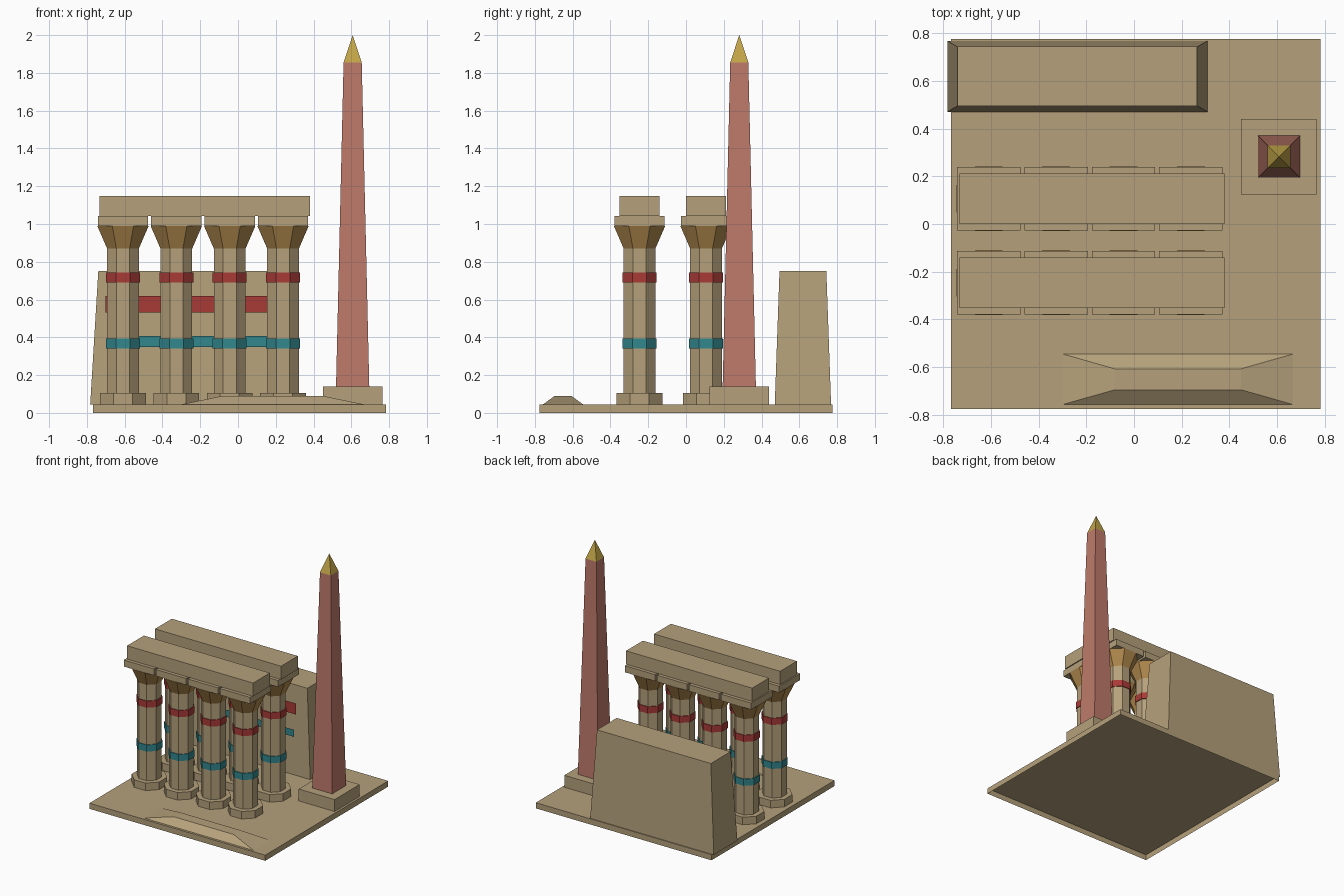
import bpy
import bmesh
from math import pi, cos
from mathutils import Matrix, Vector

cube = bpy.data.objects.get("Cube")
if cube:
    bpy.data.objects.remove(cube, do_unlink=True)


def linear(c):
    return c / 12.92 if c <= 0.04045 else ((c + 0.055) / 1.055) ** 2.4


def material(name, hex_code):
    rgb = [linear(int(hex_code[i:i + 2], 16) / 255) for i in (0, 2, 4)]
    mat = bpy.data.materials.new(name)
    mat.use_nodes = True
    bsdf = mat.node_tree.nodes["Principled BSDF"]
    bsdf.inputs["Base Color"].default_value = (*rgb, 1)
    bsdf.inputs["Roughness"].default_value = 0.9
    mat.diffuse_color = (*rgb, 1)
    return mat


STONE = material("sandstone", "B5A17B")
OCHRE = material("ochre", "B28A4E")
RED = material("painted red", "A93B37")
TEAL = material("painted teal", "32878D")
GRANITE = material("pink granite", "BE7A6A")
GOLD = material("gold", "C2A548")


def finish(name, bm, mat):
    mesh = bpy.data.meshes.new(name)
    bm.to_mesh(mesh)
    bm.free()
    mesh.materials.append(mat)
    obj = bpy.data.objects.new(name, mesh)
    bpy.context.collection.objects.link(obj)
    return obj


def block(name, mat, center, z0, z1, half, top=None, open_below=False):
    """Four-sided block whose top may be narrower than its foot."""
    top = top or half
    bm = bmesh.new()
    bmesh.ops.create_cube(bm, size=2)
    if open_below:
        under = [f for f in bm.faces if f.calc_center_median().z < -0.5]
        bmesh.ops.delete(bm, geom=under, context="FACES_ONLY")
    for v in bm.verts:
        hx, hy = top if v.co.z > 0 else half
        v.co = Vector((center[0] + v.co.x * hx, center[1] + v.co.y * hy,
                       z1 if v.co.z > 0 else z0))
    bmesh.ops.remove_doubles(bm, verts=bm.verts, dist=0.0001)
    return finish(name, bm, mat)


def octagon(name, mat, center, z0, z1, half, top=None):
    """Eight-sided drum, sized across its flats, with a flat to the front."""
    bm = bmesh.new()
    k = 1 / cos(pi / 8)
    place = (Matrix.Translation((*center, (z0 + z1) / 2))
             @ Matrix.Rotation(pi / 8, 4, "Z"))
    bmesh.ops.create_cone(bm, cap_ends=True, segments=8, radius1=half * k,
                          radius2=(top or half) * k, depth=z1 - z0, matrix=place)
    return finish(name, bm, mat)


def front_panel(name, mat, x, y, z0, z1, half):
    """Flat upright sheet facing the front."""
    bm = bmesh.new()
    corners = ((x - half, z0), (x + half, z0), (x + half, z1), (x - half, z1))
    bm.faces.new([bm.verts.new((px, y, pz)) for px, pz in corners])
    return finish(name, bm, mat)


# Hollow ground slab and low sand drift
FLOOR = 0.045
block("ground_slab", STONE, (0.0075, 0), 0, FLOOR, (0.775, 0.775), open_below=True)
block("sand_drift", STONE, (0.184, -0.651), FLOOR, 0.09,
      (0.483, 0.106), (0.265, 0.044), open_below=True)

# Sloping gate wall with two painted stripes
block("gate_wall", STONE, (-0.2375, 0.619), FLOOR, 0.752,
      (0.545, 0.149), (0.502, 0.124), open_below=True)
front_panel("wall_stripe_red", RED, -0.258, 0.466, 0.532, 0.62, 0.443)
front_panel("wall_stripe_teal", TEAL, -0.258, 0.466, 0.35, 0.406, 0.424)

# Two rows of four columns, each row carrying a lintel
for row, y in (("front", -0.246), ("rear", 0.106)):
    for i in range(4):
        spot = (-0.609 + 0.2825 * i, y)
        tag = f"{row}_column_{i + 1}"
        octagon(tag + "_foot", STONE, spot, FLOOR, 0.105, 0.121)
        octagon(tag + "_shaft", STONE, spot, 0.105, 0.87, 0.084)
        octagon(tag + "_teal_band", TEAL, spot, 0.34, 0.393, 0.09)
        octagon(tag + "_red_band", RED, spot, 0.69, 0.743, 0.09)
        octagon(tag + "_capital", OCHRE, spot, 0.87, 0.99, 0.084, 0.136)
        block(tag + "_abacus", STONE, spot, 0.99, 1.042, (0.133, 0.133))
    block(row + "_lintel", STONE, (-0.176, y), 1.042, 1.148, (0.556, 0.106))

# Obelisk on its pedestal
SPOT = (0.607, 0.282)
block("obelisk_pedestal", STONE, SPOT, FLOOR, 0.14, (0.158, 0.158), open_below=True)
block("obelisk_shaft", GRANITE, SPOT, 0.14, 1.855, (0.088, 0.088), (0.048, 0.048))
block("obelisk_tip", GOLD, SPOT, 1.855, 2.0, (0.048, 0.048), (0.00001, 0.00001))
